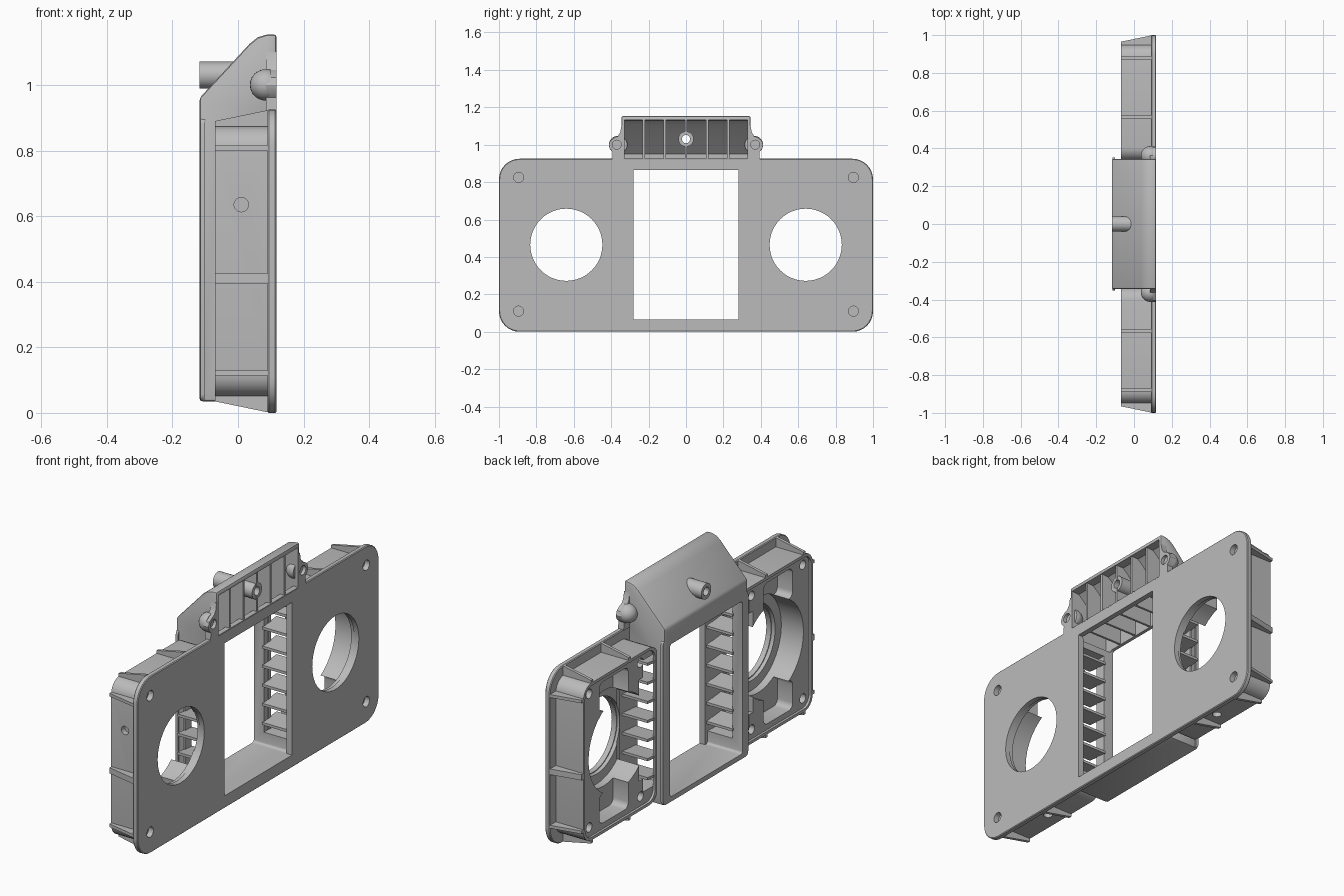
import bpy, bmesh, math
from mathutils import Vector

if "Cube" in bpy.data.objects:
    bpy.data.objects.remove(bpy.data.objects["Cube"], do_unlink=True)

grey = bpy.data.materials.new("light_grey_plastic")
grey.use_nodes = True
COLOUR = (0.5, 0.5, 0.5, 1)
grey.diffuse_color = COLOUR
grey.node_tree.nodes["Principled BSDF"].inputs["Base Color"].default_value = COLOUR

FRONT, PLATE, BACK, RIM = 0.1175, 0.09, -0.07, -0.1175   # depths along x
MID_Z, FAN_Y = 0.465, 0.64


def prism(name, pts, a, b, axis="x"):
    """Extrude an outline: (y, z) along x, (x, z) along y or (x, y) along z."""
    def at(p, d):
        return {"x": (d, *p), "y": (p[0], d, p[1]), "z": (*p, d)}[axis]
    bm = bmesh.new()
    low = [bm.verts.new(at(p, a)) for p in pts]
    high = [bm.verts.new(at(p, b)) for p in pts]
    bm.faces.new(low)
    bm.faces.new(high)
    n = len(pts)
    for i in range(n):
        j = (i + 1) % n
        bm.faces.new((low[i], low[j], high[j], high[i]))
    bmesh.ops.recalc_face_normals(bm, faces=bm.faces)
    me = bpy.data.meshes.new(name)
    bm.to_mesh(me)
    bm.free()
    me.materials.append(grey)
    ob = bpy.data.objects.new(name, me)
    bpy.context.collection.objects.link(ob)
    return ob


def circle(u, v, r, n=32):
    return [(u + r * math.cos(2 * math.pi * i / n), v + r * math.sin(2 * math.pi * i / n)) for i in range(n)]


def rect(u0, u1, v0, v1, r=0, n=6):
    u0, u1 = min(u0, u1), max(u0, u1)
    if not r:
        return [(u0, v0), (u1, v0), (u1, v1), (u0, v1)]
    pts = []
    corners = [(u1 - r, v1 - r), (u0 + r, v1 - r), (u0 + r, v0 + r), (u1 - r, v0 + r)]
    for k, (cu, cv) in enumerate(corners):
        for i in range(n + 1):
            t = math.pi / 2 * (k + i / n)
            pts.append((cu + r * math.cos(t), cv + r * math.sin(t)))
    return pts


def apply(ob, mod):
    bpy.context.view_layer.objects.active = ob
    bpy.ops.object.modifier_apply(modifier=mod.name)


def cut(ob, pts, a, b, axis="x"):
    cutter = prism("cutter", pts, a, b, axis)
    cutter.hide_render = True
    mod = ob.modifiers.new("cut", "BOOLEAN")
    mod.operation, mod.solver, mod.object = "DIFFERENCE", "EXACT", cutter
    apply(ob, mod)
    bpy.data.objects.remove(cutter, do_unlink=True)


def bevel(ob, width, segments=2):
    mod = ob.modifiers.new("bevel", "BEVEL")
    mod.width, mod.segments, mod.limit_method = width, segments, "ANGLE"
    apply(ob, mod)


# Face plate with window, round openings and screw holes
plate = prism("face_plate", rect(-1, 1, 0, 0.925, 0.11, 8), PLATE, FRONT)
bevel(plate, 0.004, 1)
cut(plate, rect(-0.28, 0.28, 0.065, 0.865), 0, 0.2)
for s in (1, -1):
    cut(plate, circle(s * FAN_Y, MID_Z, 0.193, 48), 0, 0.2)
    for z in (0.11, 0.825):
        cut(plate, circle(s * 0.895, z, 0.027, 20), 0, 0.2)

# Central housing with sloped hood
outer = [(RIM, 0.035), (RIM, 0.96), (0.035, 1.125), (0.06, 1.145), (0.085, 1.153), (FRONT, 1.155),
         (FRONT, 0.915), (PLATE, 0.915), (PLATE, 0.035)]
inner = [(-0.1, 0.855), (-0.1, 0.95), (0.05, 1.11), (0.075, 1.13), (0.2, 1.138),
         (0.2, 0.925), (PLATE, 0.925), (PLATE, 0.855)]
housing = prism("hood_housing", outer, -0.345, 0.345, "y")
bevel(housing, 0.01)
cut(housing, inner, -0.33, 0.33, "y")
cut(housing, rect(-0.3, 0.3, 0.065, 0.865, 0.015, 3), -0.2, 0.085)
cut(housing, rect(-0.28, 0.28, 0.065, 0.865), 0.05, 0.2)
cut(housing, rect(-0.06, 0.085, 0.13, 0.82), -0.5, 0.5, "y")
cut(housing, circle(0, 1.03, 0.022, 20), -0.3, 0.3)

# Raised lip around the rear opening
lip = prism("rear_lip", rect(-0.352, 0.352, 0.037, 0.9, 0.02, 4), RIM + 0.003, -0.1)
cut(lip, rect(-0.3, 0.3, 0.065, 0.865, 0.015, 3), -0.3, 0.3)

# Divider fins inside the hood
fin_outline = [(-0.105, 0.868), (-0.105, 0.95), (0.05, 1.118), (0.075, 1.138),
               (0.112, 1.145), (0.112, 0.92), (0.095, 0.92), (0.095, 0.868)]
for i in range(-2, 3):
    fin = prism("hood_fin", fin_outline, i * 0.113 - 0.006, i * 0.113 + 0.006, "y")
    if i == 0:
        cut(fin, circle(0, 1.03, 0.022, 20), -0.3, 0.3)

# Screw tube through the hood
tube = prism("screw_tube", circle(0, 1.03, 0.041), RIM, 0.11)
cut(tube, circle(0, 1.03, 0.022, 20), -0.3, 0.3)

for s in (1, -1):
    # Domed mounting ears beside the hood
    ear = prism("ear_tab", [(s * y, z) for y, z in [
        (0.33, 0.92), (0.395, 0.92), (0.392, 0.962), (0.408, 0.98), (0.413, 1.0), (0.405, 1.022),
        (0.385, 1.036), (0.365, 1.045), (0.352, 1.065), (0.345, 1.1), (0.33, 1.1)]], 0.085, FRONT)
    cut(ear, circle(s * 0.37, 1.0, 0.024, 20), 0.1, 0.2)
    bpy.ops.mesh.primitive_uv_sphere_add(segments=24, ring_count=12, radius=1, location=(0.086, s * 0.362, 1.0))
    dome = bpy.context.object
    dome.name = "ear_dome"
    dome.scale = (0.05, 0.05, 0.048)
    dome.data.materials.append(grey)
    cut_dome = [(0.1, 0.2), (0.2, 0.2), (0.2, 1.3), (0.1, 1.3)]
    bpy.ops.object.transform_apply(location=True, rotation=False, scale=True)
    cut(dome, cut_dome, -0.6, 0.6, "y")

    # Side box: fan duct, pockets, screw holes and a gap toward the window
    box = prism("side_box", rect(s * 0.335, s * 0.95, 0.05, 0.875, 0.07), BACK, PLATE)
    cut(box, rect(s * 0.355, s * 0.935, 0.065, 0.86, 0.055), -0.2, BACK + 0.012)
    cut(box, circle(s * FAN_Y, MID_Z, 0.25, 40), -0.2, 0.07)
    cut(box, circle(s * FAN_Y, MID_Z, 0.198, 48), -0.2, 0.2)
    for z0, z1 in ((0.095, 0.25), (0.68, 0.835)):
        cut(box, rect(s * 0.56, s * 0.8, z0, z1, 0.03, 4), -0.2, 0.03)
    cut(box, rect(-0.058, 0.083, 0.13, 0.82), s * 0.3, s * 0.44, "y")
    cut(box, rect(s * 0.37, s * 0.47, 0.2, 0.73), -0.2, 0.075)
    for y in (0.46, 0.885):
        for z in (0.115, 0.815):
            cut(box, circle(s * y, z, 0.024, 20), -0.2, 0)
    cut(box, circle(0.01, s * FAN_Y, 0.022, 20), 0, 0.09, "z")
    if s < 0:
        cut(box, circle(0.01, 0.635, 0.022, 20), -1.1, -0.92, "y")

    # Louvre slats between window and duct
    for i in range(7):
        z = 0.17 + i * 0.1
        prism("louvre_slat", [(s * 0.292, z), (s * 0.292, z + 0.014), (s * 0.41, z + 0.026), (s * 0.41, z + 0.012)],
              -0.064, PLATE)

    # Tapered ribs on the end wall
    for z, w in ((0.807, 0.008), (0.41, 0.015), (0.122, 0.008)):
        prism("end_rib", [(BACK, s * 0.94), (BACK, s * 0.965), (PLATE, s * 0.998), (PLATE, s * 0.94)],
              z - w, z + w, "z")

    # Tapered ribs on top and bottom walls
    for y in (0.88, 0.567):
        prism("top_rib", [(BACK, 0.86), (BACK, 0.89), (PLATE, 0.923), (PLATE, 0.86)],
              s * y - 0.008, s * y + 0.008, "y")
        prism("bottom_rib", [(BACK, 0.065), (BACK, 0.035), (PLATE, 0.002), (PLATE, 0.065)],
              s * y - 0.008, s * y + 0.008, "y")

# Smooth the curved surfaces, keep edges sharp
bpy.ops.object.select_all(action="DESELECT")
for ob in bpy.context.scene.objects:
    if ob.type == "MESH" and grey.name in ob.data.materials:
        ob.select_set(True)
        bpy.context.view_layer.objects.active = ob
bpy.ops.object.shade_smooth_by_angle(angle=math.radians(30))
